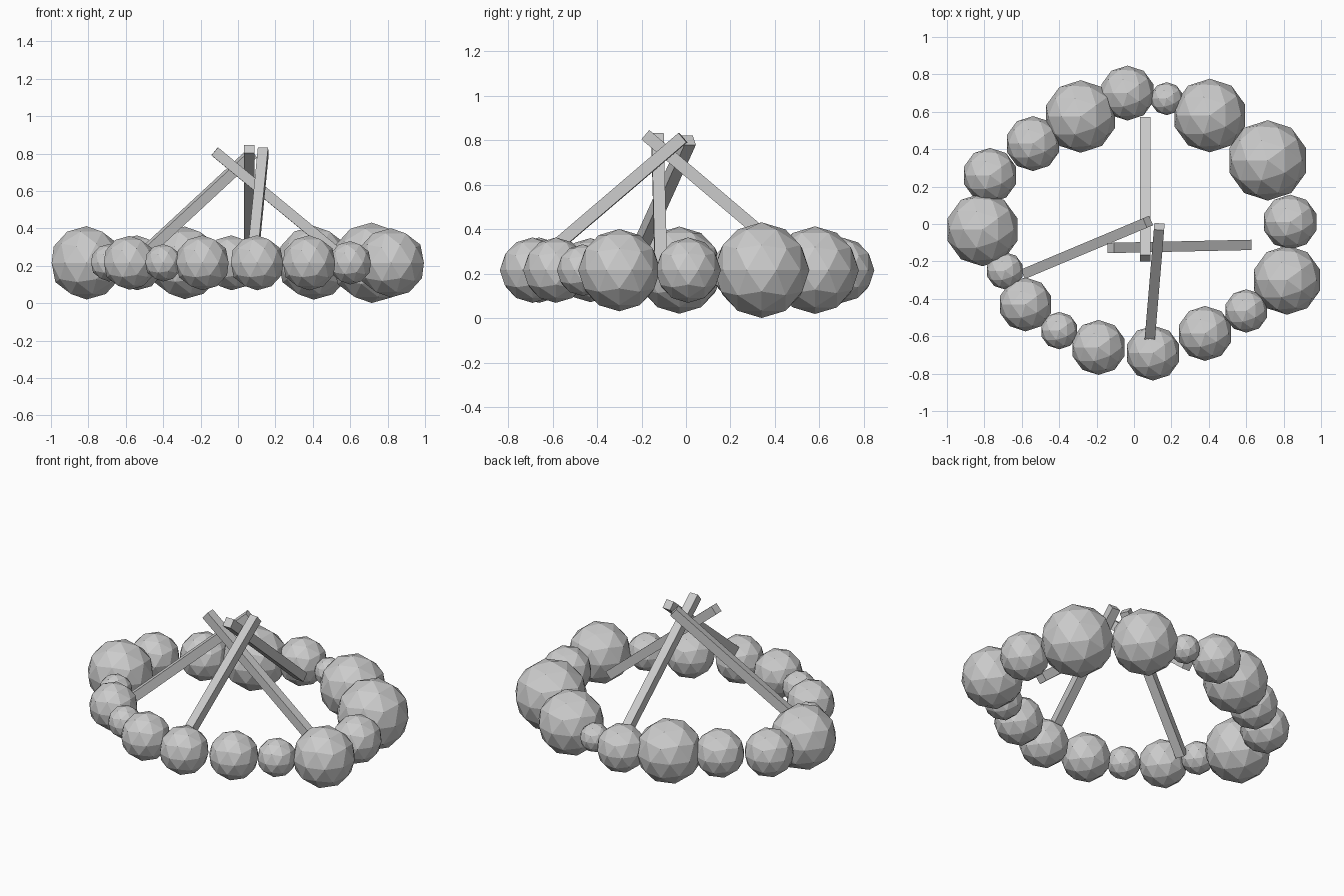
import bpy
import math
from mathutils import Vector

cube = bpy.data.objects.get("Cube")
if cube:
    bpy.data.objects.remove(cube, do_unlink=True)

STONE_Z = 0.216
STICK_WIDTH = 0.055

grey = bpy.data.materials.new("plain_grey")
grey.use_nodes = True
colour = (0.6, 0.6, 0.6, 1)
grey.diffuse_color = colour
grey.node_tree.nodes["Principled BSDF"].inputs["Base Color"].default_value = colour


def add_stone(name, x, y, radius):
    bpy.ops.mesh.primitive_ico_sphere_add(
        subdivisions=2, radius=radius, location=(x, y, STONE_Z),
        rotation=(0, 0, math.pi))
    stone = bpy.context.object
    stone.name = name
    stone.data.materials.append(grey)


def add_stick(name, top, foot):
    top, foot = Vector(top), Vector(foot)
    along = top - foot
    bpy.ops.mesh.primitive_cube_add(size=1, location=(top + foot) / 2)
    stick = bpy.context.object
    stick.name = name
    stick.scale = (along.length, STICK_WIDTH, STICK_WIDTH)
    # Roll each stick so two of its sides stay upright
    stick.rotation_euler = along.to_track_quat("X", "Z").to_euler()
    stick.data.materials.append(grey)


# Ring of faceted stones: x, y, radius
stones = [
    (-0.81, -0.03, 0.196), (-0.77, 0.26, 0.147), (-0.54, 0.43, 0.147),
    (-0.285, 0.575, 0.194), (-0.035, 0.7, 0.147), (0.175, 0.67, 0.088),
    (0.405, 0.58, 0.197), (0.715, 0.34, 0.215), (0.835, 0.01, 0.147),
    (0.818, -0.3, 0.185), (0.6, -0.465, 0.116), (0.38, -0.585, 0.147),
    (0.102, -0.69, 0.147), (-0.19, -0.66, 0.147), (-0.4, -0.57, 0.1),
    (-0.58, -0.43, 0.144), (-0.69, -0.25, 0.1),
]
for number, stone in enumerate(stones, 1):
    add_stone(f"ring_stone_{number}", *stone)

# Four square sticks leaning together over the middle
add_stick("back_stick", (0.06, -0.183, 0.825), (0.06, 0.555, 0.2))
add_stick("left_stick", (-0.125, -0.128, 0.812), (0.61, -0.112, 0.205))
add_stick("right_stick", (0.075, 0.012, 0.8), (-0.578, -0.262, 0.195))
add_stick("front_stick", (0.135, -0.014, 0.812), (0.075, -0.73, 0.2))
